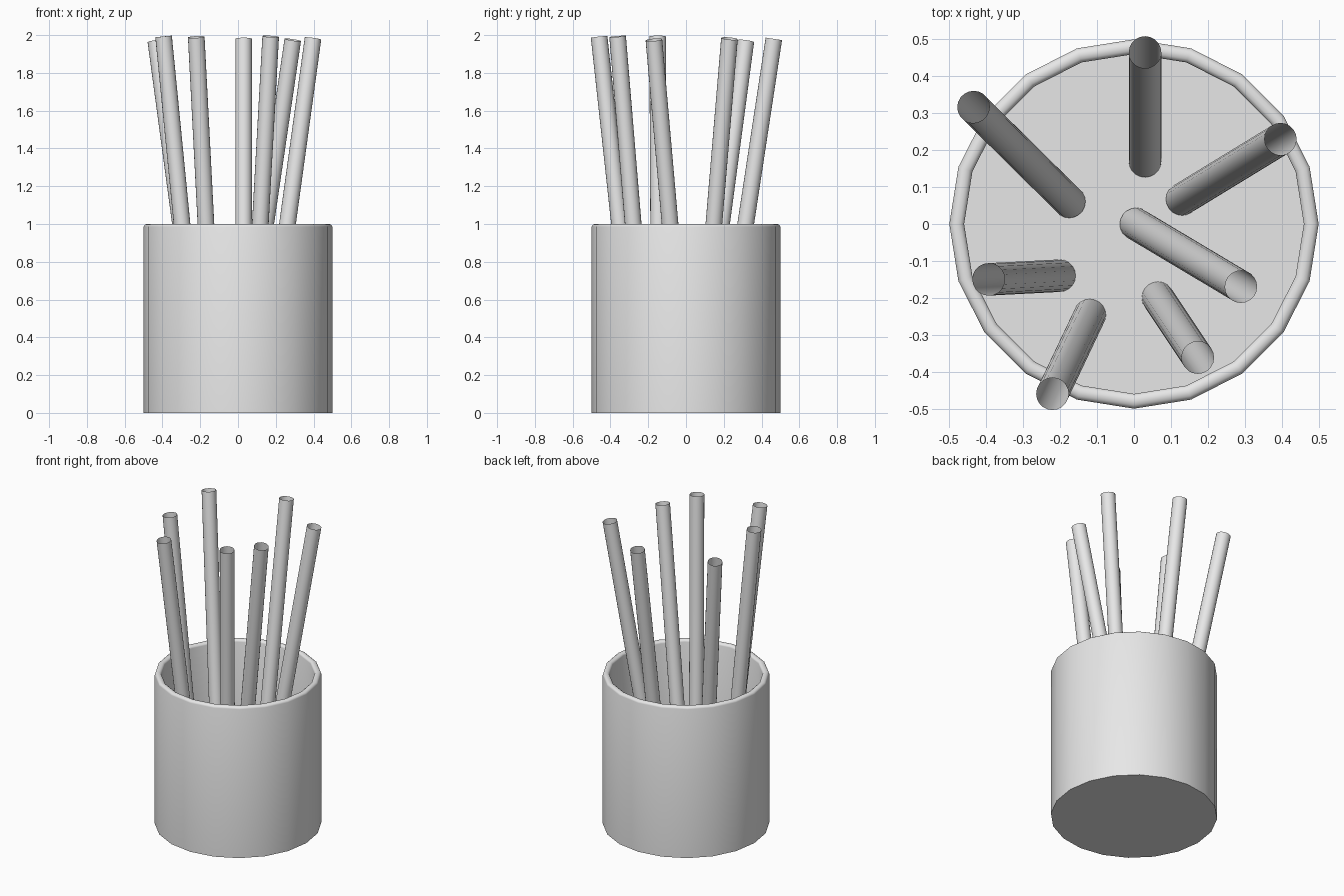
import bpy, bmesh, math
from mathutils import Vector

if "Cube" in bpy.data.objects:
    bpy.data.objects.remove(bpy.data.objects["Cube"], do_unlink=True)

SIDES = 20
GREY = (0.8, 0.8, 0.8, 1.0)

mat = bpy.data.materials.new("plain_grey")
mat.use_nodes = True
mat.diffuse_color = GREY
mat.node_tree.nodes["Principled BSDF"].inputs["Base Color"].default_value = GREY


def finish(name, bm):
    """Turn a bmesh into a smooth-shaded object with the grey material."""
    mesh = bpy.data.meshes.new(name)
    bm.to_mesh(mesh)
    bm.free()
    mesh.materials.append(mat)
    obj = bpy.data.objects.new(name, mesh)
    bpy.context.collection.objects.link(obj)
    bpy.ops.object.select_all(action='DESELECT')
    obj.select_set(True)
    bpy.context.view_layer.objects.active = obj
    bpy.ops.object.shade_smooth_by_angle(angle=math.radians(35))
    return obj


def skin(bm, rings):
    """Bridge consecutive rings of vertices with quads."""
    for a, b in zip(rings, rings[1:]):
        for i in range(SIDES):
            j = (i + 1) % SIDES
            bm.faces.new((a[i], a[j], b[j], b[i]))


def ring(bm, centre, u, v, radius):
    angles = [math.tau * i / SIDES for i in range(SIDES)]
    return [bm.verts.new(centre + radius * (math.cos(a) * u + math.sin(a) * v))
            for a in angles]


# Cup: lathed wall with a rounded rim, closed by an outer and an inner floor
OUTER, INNER, FLOOR = 0.5, 0.46, 0.04
mid, half = (OUTER + INNER) / 2, (OUTER - INNER) / 2
profile = [(OUTER, 0)]
for k in range(7):
    a = math.pi * k / 6
    profile.append((mid + half * math.cos(a), 0.985 + 0.015 * math.sin(a)))
profile.append((INNER, FLOOR))

X, Y = Vector((1, 0, 0)), Vector((0, 1, 0))
bm = bmesh.new()
rings = [ring(bm, Vector((0, 0, z)), X, Y, r) for r, z in profile]
skin(bm, rings)
bm.faces.new(rings[0][::-1])
bm.faces.new(rings[-1])
finish("cup", bm)

# Straws: open leaning tubes, given as (bottom x, y), (top x, y, z)
straws = {
    "back": ((0.03, 0.17), (0.03, 0.465, 1.98)),
    "back_right": ((-0.175, 0.06), (-0.435, 0.317, 1.968)),
    "back_left": ((0.13, 0.067), (0.397, 0.23, 1.982)),
    "middle_left": ((0.005, 0.0), (0.29, -0.17, 1.975)),
    "front_left": ((0.065, -0.2), (0.173, -0.362, 1.993)),
    "front_right": ((-0.12, -0.247), (-0.221, -0.46, 1.99)),
    "middle_right": ((-0.202, -0.14), (-0.394, -0.15, 1.993)),
}
for place, (low, high) in straws.items():
    bottom, top = Vector((*low, FLOOR)), Vector(high)
    axis = (top - bottom).normalized()
    u = Y.cross(axis).normalized()
    v = axis.cross(u)
    bm = bmesh.new()
    skin(bm, [ring(bm, c, u, v, 0.044) for c in (bottom, top)])
    finish(place + "_straw", bm)
